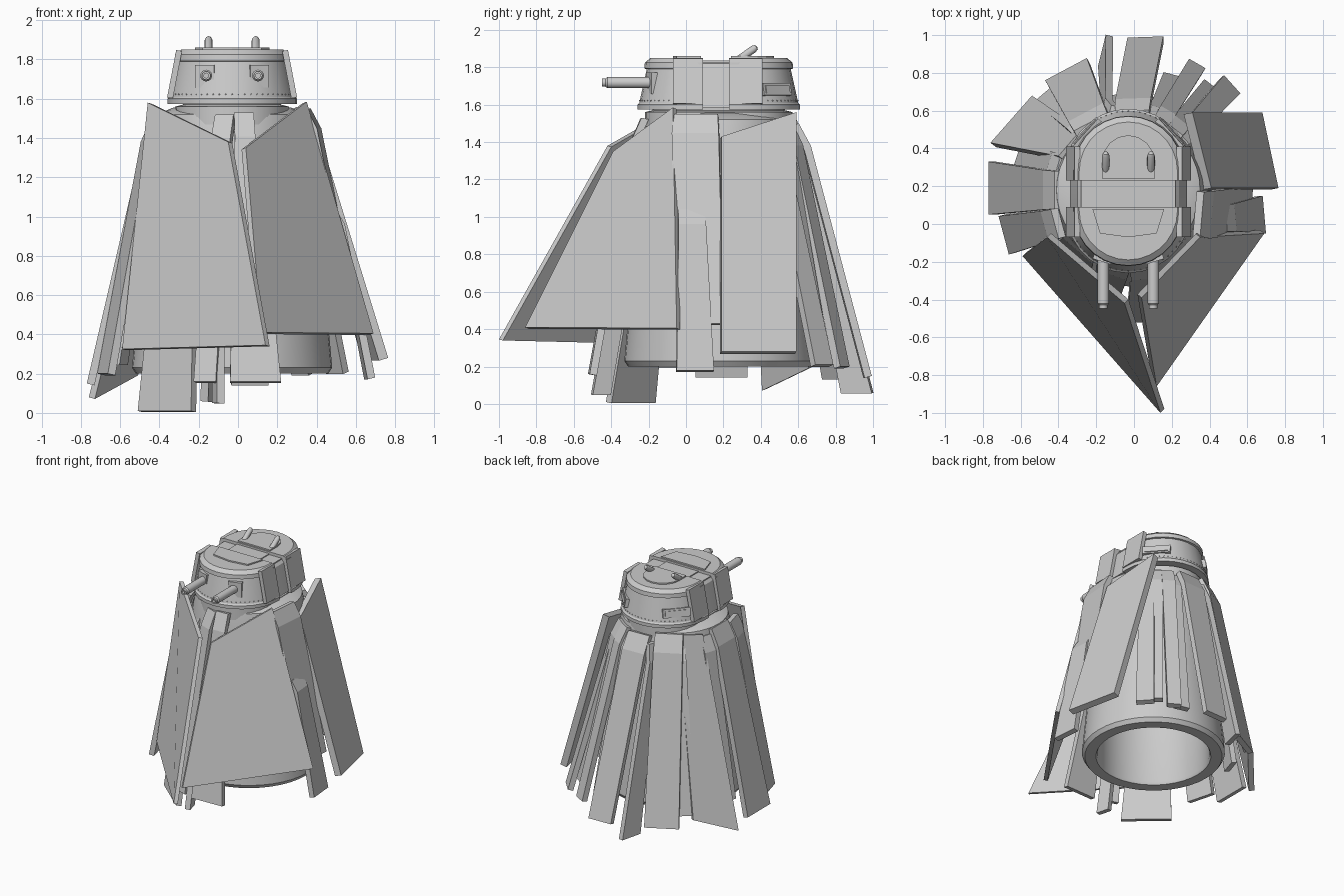
import bpy, bmesh, math
from mathutils import Vector, Matrix

if "Cube" in bpy.data.objects:
    bpy.data.objects.remove(bpy.data.objects["Cube"])

CX, CY = -0.03, 0.18          # axis of the body


def finish(name, bm, smooth=False):
    bmesh.ops.recalc_face_normals(bm, faces=bm.faces[:])
    me = bpy.data.meshes.new(name)
    bm.to_mesh(me)
    bm.free()
    ob = bpy.data.objects.new(name, me)
    bpy.context.collection.objects.link(ob)
    if smooth:
        bpy.ops.object.select_all(action='DESELECT')
        ob.select_set(True)
        bpy.context.view_layer.objects.active = ob
        bpy.ops.object.shade_smooth_by_angle(angle=math.radians(30))
    return ob


def loft(name, rings, smooth=False):
    """Skin closed rings of equal length and cap both ends."""
    bm = bmesh.new()
    vs = [[bm.verts.new(p) for p in r] for r in rings]
    n = len(rings[0])
    for a, b in zip(vs, vs[1:]):
        for i in range(n):
            j = (i + 1) % n
            bm.faces.new((a[i], a[j], b[j], b[i]))
    bm.faces.new(vs[0])
    bm.faces.new(vs[-1])
    return finish(name, bm, smooth)


def circle(r, z, n=40):
    return [(CX + r * math.cos(2 * math.pi * i / n), CY + r * math.sin(2 * math.pi * i / n), z)
            for i in range(n)]


def arc(r, cy, a0, a1, z, n=14):
    ts = [math.radians(a0 + (a1 - a0) * i / n) for i in range(n + 1)]
    return [(CX + r * math.cos(t), cy + r * math.sin(t), z) for t in ts]


def front_half(r, z, edge=0.09):
    return [(CX - r, edge, z)] + arc(r, 0.07, 180, 360, z) + [(CX + r, edge, z)]


def back_half(r, z, edge=0.23):
    return [(CX + r, edge, z)] + arc(r, 0.28, 0, 180, z) + [(CX - r, edge, z)]


def stadium(r, z):
    return arc(r, 0.07, 180, 360, z) + arc(r, 0.28, 0, 180, z)


def panel(name, corners, thick):
    """Flat slab from four outer corners, thickened toward the body."""
    c = [Vector(p) for p in corners]
    n = (c[2] - c[0]).cross(c[3] - c[1]).normalized()
    mid = sum(c, Vector()) / 4
    if n.dot(mid - Vector((CX, CY, mid.z))) < 0:
        n.negate()
    loft(name, [c, [p - n * thick for p in c]])


def plank(name, tx, ty, tz, bx, by, bz, wt, wb, facing, thick=0.05):
    """Leaning board with a bent shoulder near its top."""
    a = math.radians(facing)
    out, side = Vector((math.cos(a), math.sin(a), 0)), Vector((-math.sin(a), math.cos(a), 0))
    top, bot = Vector((tx, ty, tz)), Vector((bx, by, bz))
    n = side.cross(top - bot).normalized()
    if n.dot(out) < 0:
        n.negate()
    rows = [(top, wt), (top.lerp(bot, 0.09) + out * 0.03, wt * 1.05), (bot, wb)]
    rings = []
    for c, w in rows:
        l, r = c - side * w / 2, c + side * w / 2
        rings.append([l, r, r - n * thick, l - n * thick])
    loft(name, rings)


def box(name, loc, size, rot=(0, 0, 0)):
    """Box turned about z, then x, then y in its own frame."""
    bm = bmesh.new()
    bmesh.ops.create_cube(bm, size=1)
    m = Matrix.Translation(loc)
    for angle, axis in zip(rot, 'ZXY'):
        m = m @ Matrix.Rotation(angle, 4, axis)
    bm.transform(m @ Matrix.Diagonal((*size, 1)))
    return finish(name, bm)


def rod(name, start, direction, profile, n=16):
    """Turned part: profile holds (distance, radius) along a direction."""
    q = Vector(direction).normalized().to_track_quat('Z', 'Y')
    loft(name, [[Vector(start) + q @ Vector((r * math.cos(2 * math.pi * i / n),
                                              r * math.sin(2 * math.pi * i / n), s))
                 for i in range(n)] for s, r in profile], True)


# hollow body tube and collar
loft("body", [circle(r, z) for r, z in
              [(0.4, 1.35), (0.4, 0.22), (0.41, 0.2), (0.49, 0.2), (0.51, 0.23),
               (0.4, 1.42), (0.38, 1.52), (0.3, 1.555)]], True)
loft("neck", [stadium(r, z) for r, z in [(0.29, 1.47), (0.29, 1.56), (0.25, 1.57), (0.25, 1.6)]], True)

# turret: inner core with a raised front and back shell
loft("turret_core", [stadium(r, z) for r, z in [(0.31, 1.585), (0.268, 1.8), (0.245, 1.825)]], True)
shell = [(0.28, 1.574), (0.33, 1.574), (0.33, 1.6), (0.32, 1.61), (0.28, 1.79),
         (0.293, 1.793), (0.29, 1.825), (0.26, 1.85)]
loft("turret_front", [front_half(r, z) for r, z in shell], True)
loft("turret_back", [back_half(r, z) for r, z in shell], True)
box("turret_band", (CX, 0.16, 1.815), (0.5, 0.15, 0.025))
box("turret_band_plate", (CX, 0.16, 1.825), (0.28, 0.14, 0.02))
for s in (-1, 1):
    for name, y, w in (("front", 0.01, 0.16), ("back", 0.32, 0.18)):
        box(f"side_plate_{name}_{s}", (CX + s * 0.293, y, 1.725), (0.03, w, 0.245), (0, 0, -s * 0.19))

# roof hatches
loft("hatch_front", [[(CX - 0.19, 0.08, z), (CX - 0.15, -0.05, z), (CX, -0.07, z),
                      (CX + 0.15, -0.05, z), (CX + 0.19, 0.08, z)] for z in (1.84, 1.86)])
loft("hatch_back", [[(CX + 0.14, 0.24, z)] + arc(0.14, 0.33, 0, 180, z, 8) + [(CX - 0.14, 0.24, z)]
                    for z in (1.84, 1.86)])

# guns, gun mounts and roof pegs
for s in (-1, 1):
    gx = CX + s * 0.132
    box(f"gun_mount_{s}", (gx, -0.17, 1.715), (0.1, 0.06, 0.115), (s * 0.3, 0, 0))
    rod(f"gun_{s}", (gx, -0.13, 1.718), (0, -1, 0),
        [(0, 0.03), (0.29, 0.03), (0.3, 0.022), (0.318, 0.022), (0.318, 0.012), (0.25, 0.012)])
    rod(f"roof_peg_{s}", (CX + s * 0.12, 0.28, 1.84), (0, 0.78, 0.55),
        [(0, 0.02), (0.1, 0.02), (0.117, 0.014), (0.122, 0.005)], 12)

# rear vents
for i, deg in enumerate((42, 138)):
    a = math.radians(deg)
    for k, (d, w, h) in enumerate(((0.297, 0.2, 0.065), (0.303, 0.17, 0.04))):
        box(f"rear_vent_{i}_{k}", (CX + d * math.cos(a), 0.28 + d * math.sin(a), 1.68),
            (w, 0.03, h), (a - math.pi / 2, 0.19, 0))

# rivets round the turret foot
bm = bmesh.new()
for p in arc(0.317, 0.07, 205, 335, 1.622, 22) + arc(0.317, 0.28, 30, 150, 1.622, 22):
    bmesh.ops.create_icosphere(bm, subdivisions=1, radius=0.004, matrix=Matrix.Translation(p))
finish("turret_rivets", bm)

# large armour panels
panel("front_left_panel", [(-0.46, -0.07, 1.58), (-0.05, -0.42, 1.38), (0.14, -1.0, 0.345), (-0.59, -0.17, 0.325)], 0.03)
panel("front_right_panel", [(0.35, -0.07, 1.585), (0.04, -0.39, 1.35), (0.12, -0.86, 0.41), (0.69, -0.05, 0.405)], 0.03)
panel("right_panel", [(0.41, 0.19, 1.43), (0.31, 0.59, 1.56), (0.68, 0.59, 0.28), (0.765, 0.19, 0.28)], 0.05)
panel("back_left_panel", [(-0.4, 0.36, 1.5), (-0.28, 0.5, 1.52), (-0.54, 0.68, 0.2), (-0.76, 0.43, 0.08)], 0.04)

# planks: top xyz, bottom xyz, top width, bottom width, facing angle
side_planks = [
    (0.49, 0.03, 1.04, 0.69, 0.05, 0.18, 0.14, 0.2, 5),
    (0.36, 0.05, 1.55, 0.62, 0.07, 0.43, 0.24, 0.26, -5),
    (-0.42, 0.18, 1.52, -0.77, 0.19, 0.15, 0.2, 0.28, 180),
    (-0.42, 0.0, 1.5, -0.69, -0.06, 0.2, 0.16, 0.21, 195),
    (-0.4, 0.32, 1.48, -0.62, 0.36, 0.25, 0.1, 0.14, 162)]
back_planks = [
    (-0.23, 0.54, 1.53, -0.36, 0.82, 0.14, 0.2, 0.25, 118),
    (-0.13, 0.59, 1.45, -0.17, 0.92, 0.06, 0.08, 0.17, 166),
    (-0.01, 0.6, 1.5, 0.06, 0.99, 0.15, 0.18, 0.19, 92),
    (0.11, 0.57, 1.47, 0.21, 0.79, 0.25, 0.08, 0.11, 75),
    (0.15, 0.55, 1.5, 0.335, 0.85, 0.2, 0.09, 0.1, 60),
    (0.22, 0.5, 1.5, 0.42, 0.73, 0.27, 0.1, 0.12, 52),
    (0.26, 0.46, 1.45, 0.52, 0.74, 0.21, 0.1, 0.13, 42),
    (-0.28, 0.5, 1.45, -0.48, 0.69, 0.22, 0.1, 0.13, 130)]
front_planks = [
    (-0.27, -0.1, 1.45, -0.375, -0.31, 0.01, 0.2, 0.36, 229),
    (-0.08, -0.2, 1.48, -0.12, -0.46, 0.05, 0.08, 0.1, 195),
    (0.03, -0.24, 1.53, 0.09, -0.52, 0.16, 0.1, 0.26, 272),
    (-0.07, -0.23, 1.52, -0.17, -0.48, 0.16, 0.1, 0.12, 250)]
for group, rows in (("side", side_planks), ("back", back_planks), ("front", front_planks)):
    for i, row in enumerate(rows):
        plank(f"{group}_plank_{i + 1}", *row, thick=0.04)
